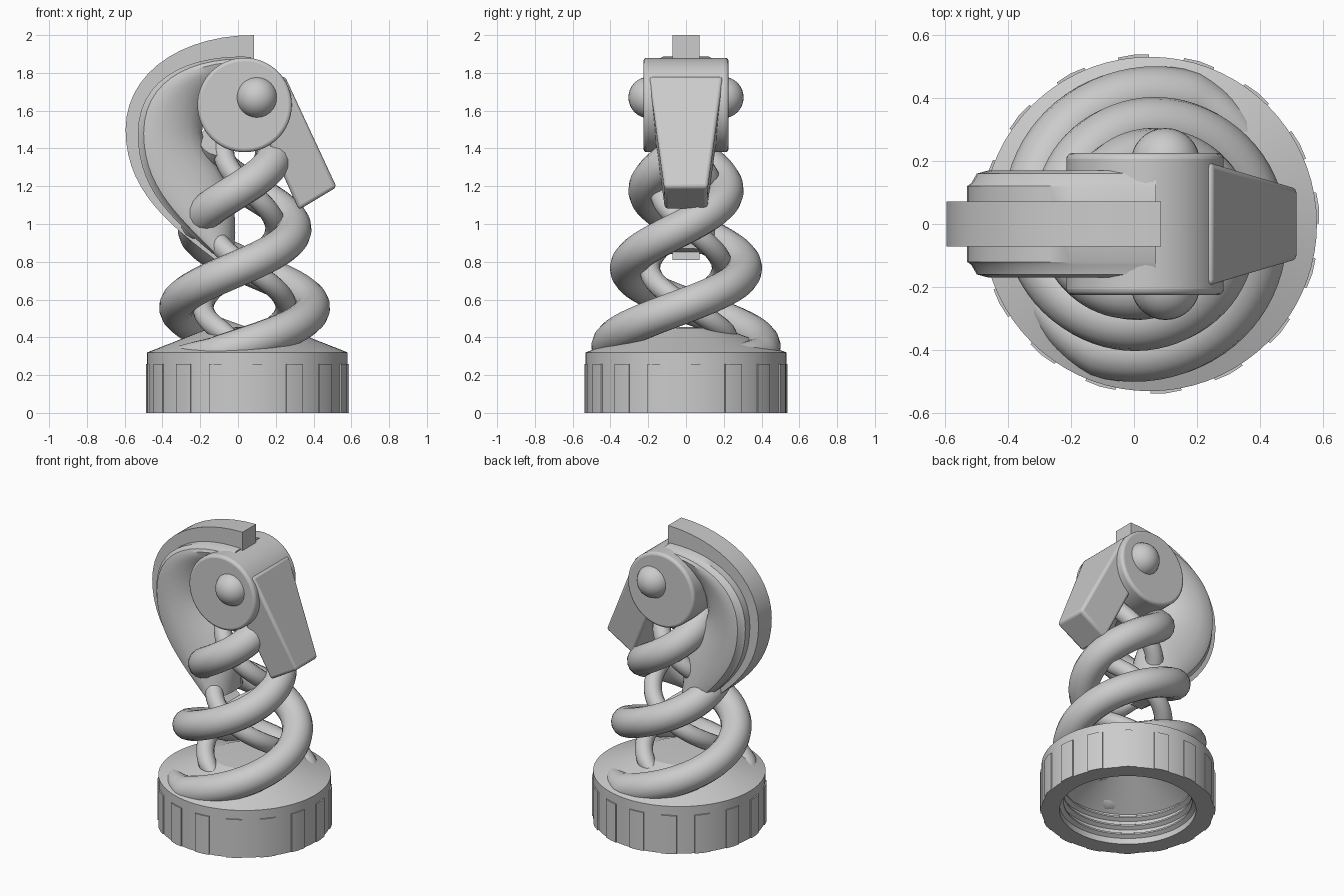
import bpy, bmesh, math
from mathutils import Vector
from mathutils.geometry import interpolate_bezier

cube = bpy.data.objects.get("Cube")
if cube:
    bpy.data.objects.remove(cube, do_unlink=True)

grey = bpy.data.materials.new("plain grey")
grey.use_nodes = True
colour = (0.6, 0.6, 0.6, 1)
grey.diffuse_color = colour
grey.node_tree.nodes["Principled BSDF"].inputs["Base Color"].default_value = colour

CX = 0.05  # axis of the cap


def finish(obj, angle=35):
    obj.data.materials.clear()
    obj.data.materials.append(grey)
    bpy.ops.object.select_all(action='DESELECT')
    obj.select_set(True)
    bpy.context.view_layer.objects.active = obj
    bpy.ops.object.shade_smooth_by_angle(angle=math.radians(angle))
    return obj


def from_bmesh(name, bm):
    bmesh.ops.recalc_face_normals(bm, faces=bm.faces)
    mesh = bpy.data.meshes.new(name)
    bm.to_mesh(mesh)
    bm.free()
    obj = bpy.data.objects.new(name, mesh)
    bpy.context.collection.objects.link(obj)
    return obj


def loft(bm, rings):
    """Join closed rings of points into a capped solid."""
    rings = [[bm.verts.new(p) for p in ring] for ring in rings]
    n = len(rings[0])
    for a, b in zip(rings, rings[1:]):
        for i in range(n):
            j = (i + 1) % n
            bm.faces.new((a[i], a[j], b[j], b[i]))
    bm.faces.new(rings[0])
    bm.faces.new(rings[-1])


def prism(name, outline, half_width, bevel=0):
    """Extrude an x-z outline across y; half_width is a function of x and z."""
    bm = bmesh.new()
    loft(bm, [[(x, s * half_width(x, z), z) for x, z in outline] for s in (-1, 1)])
    obj = from_bmesh(name, bm)
    if bevel:
        mod = obj.modifiers.new("soft edges", 'BEVEL')
        mod.width, mod.segments, mod.use_clamp_overlap = bevel, 3, False
        mod.limit_method, mod.angle_limit = 'ANGLE', math.radians(40)
    return finish(obj)


def bezier(*points, count=14):
    a, b, c, d = [Vector((x, z, 0)) for x, z in points]
    return [(p.x, p.y) for p in interpolate_bezier(a, b, c, d, count)]


def lathe(name, profile, steps=72):
    bm = bmesh.new()
    verts = [bm.verts.new((CX + r, 0, z)) for r, z in profile]
    edges = [bm.edges.new(pair) for pair in zip(verts, verts[1:])]
    bmesh.ops.spin(bm, geom=verts + edges, cent=(CX, 0, 0), axis=(0, 0, 1),
                   angle=math.tau, steps=steps, use_duplicate=False)
    bmesh.ops.remove_doubles(bm, verts=bm.verts, dist=0.0005)
    return finish(from_bmesh(name, bm), 15)


# Hollow screw cap with a truncated cone top and inner thread ridges
profile = [(0, 0.455), (0.2, 0.45), (0.531, 0.32), (0.531, 0), (0.42, 0)]
for z in (0.04, 0.1, 0.16):
    profile += [(0.42, z), (0.395, z + 0.015), (0.395, z + 0.025), (0.42, z + 0.04)]
profile += [(0.42, 0.21), (0.2, 0.36), (0, 0.37)]
lathe("screw_cap", profile)

# Grip ribs around the cap
bm = bmesh.new()
RIBS = 16
for i in range(RIBS):
    mid = math.tau * i / RIBS + math.radians(5.5)
    section = [(r, mid + da) for r, da in ((0.515, -0.095), (0.538, -0.092), (0.54, 0),
                                           (0.538, 0.092), (0.515, 0.095))]
    loft(bm, [[(CX + r * math.cos(a), r * math.sin(a), z) for r, a in section] for z in (0, 0.26)])
finish(from_bmesh("cap_ribs", bm))


def coil(name, phase, turn, start, end, radius_at, thickness):
    """Rising tube; angles in degrees, turn +1 or -1 sets its handedness."""
    PITCH = 0.84
    curve = bpy.data.curves.new(name, 'CURVE')
    curve.dimensions = '3D'
    curve.bevel_depth, curve.bevel_resolution, curve.use_fill_caps = thickness, 6, True
    angles = range(start, end + 1, 5)
    spline = curve.splines.new('POLY')
    spline.points.add(len(angles) - 1)
    for point, deg in zip(spline.points, angles):
        z = max(0.57 + PITCH * deg / 360, 0.31)
        r, a = radius_at(z), math.radians(turn * deg + phase)
        point.co = (CX - 0.015 + r * math.cos(a), r * math.sin(a), z, 1)
        point.radius = min(1, 0.4 + 0.6 * (deg - start) / 40)
    obj = bpy.data.objects.new(name, curve)
    bpy.context.collection.objects.link(obj)
    bpy.ops.object.select_all(action='DESELECT')
    obj.select_set(True)
    bpy.context.view_layer.objects.active = obj
    bpy.ops.object.convert(target='MESH')
    finish(bpy.context.view_layer.objects.active, 50)


# Two thick outer coils and two thin inner coils winding the other way
for phase, tag in ((0, "a"), (180, "b")):
    coil("outer_coil_" + tag, phase, 1, -150, 370, lambda z: 0.403 - 0.235 * (z - 0.37), 0.095)
    coil("inner_coil_" + tag, phase, -1, -100, 370, lambda z: 0.215 - 0.13 * (z - 0.6), 0.056)

# Curved neck plate, thickest near its outer rim and thinning inwards
outer = bezier((0.07, 1.885), (-0.25, 1.9), (-0.53, 1.78), (-0.53, 1.48))
outer += bezier((-0.53, 1.48), (-0.53, 1.2), (-0.38, 1.05), (-0.13, 0.84))[1:]
inner = bezier((0.07, 1.75), (-0.1, 1.75), (-0.19, 1.65), (-0.19, 1.48))
inner += bezier((-0.19, 1.48), (-0.16, 1.3), (0.02, 1.25), (-0.02, 0.87))[1:]
section = [(0, 0.12), (0.04, 0.13), (0.09, 0.16), (0.2, 0.17), (0.4, 0.163),
           (0.6, 0.145), (0.8, 0.11), (0.93, 0.07), (1, 0.025)]
section += [(t, -w) for t, w in reversed(section)]
rings = []
for (ox, oz), (ix, iz) in zip(outer, inner):
    rings.append([(ox + (ix - ox) * t, w, oz + (iz - oz) * t) for t, w in section])
bm = bmesh.new()
loft(bm, rings)
finish(from_bmesh("neck", bm))

# Square mane ridge along the back of the neck
mane = bezier((0.085, 2.0), (-0.3, 2.0), (-0.595, 1.8), (-0.595, 1.5))
mane += bezier((-0.595, 1.5), (-0.595, 1.2), (-0.4, 1.02), (-0.12, 0.81))[1:]
mane += bezier((-0.03, 0.81), (-0.35, 1.05), (-0.5, 1.2), (-0.5, 1.48))
mane += bezier((-0.5, 1.48), (-0.5, 1.72), (-0.22, 1.87), (0.085, 1.87))[1:]
prism("mane", mane, lambda x, z: 0.071)

# Round head drum
drum = [(0.035 + 0.25 * math.cos(math.tau * i / 64), 1.63 + 0.25 * math.sin(math.tau * i / 64))
        for i in range(64)]
prism("head_drum", drum, lambda x, z: 0.225, 0.018)

# Muzzle, tapering along its length
prism("muzzle", [(0.247, 1.785), (0.522, 1.195), (0.322, 1.075), (0.06, 1.66)],
      lambda x, z: 0.115 + 0.125 * (0.91 * (z - 1.195) - 0.42 * (x - 0.522)), 0.018)

# Eyes
for side, tag in ((1, "back"), (-1, "front")):
    bpy.ops.mesh.primitive_uv_sphere_add(segments=32, ring_count=16, radius=0.11,
                                         location=(0.1, side * 0.195, 1.67))
    eye = bpy.context.object
    eye.name = "eye_" + tag
    finish(eye)
